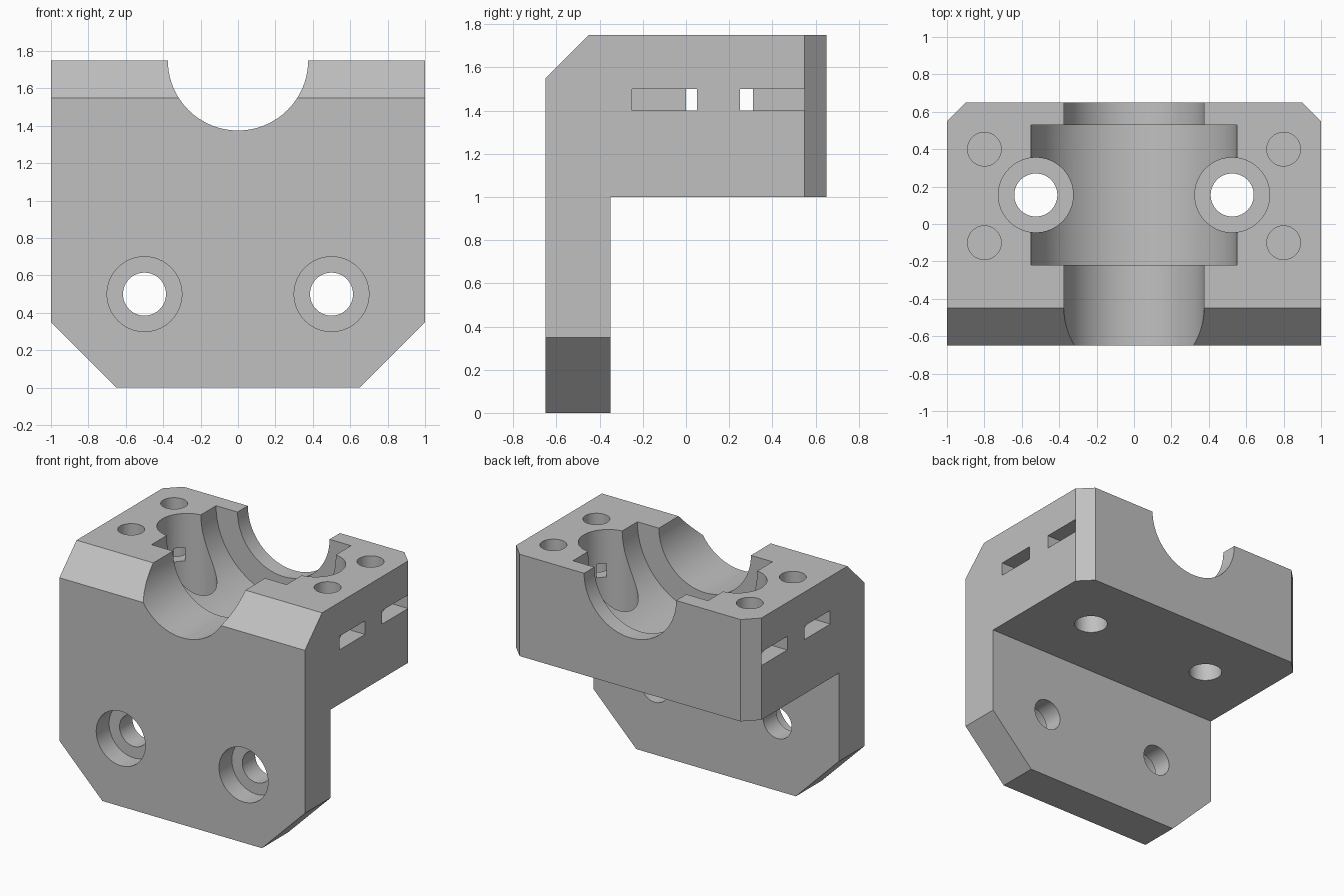
import bpy, bmesh, math
from mathutils import Matrix, Vector

if "Cube" in bpy.data.objects:
    bpy.data.objects.remove(bpy.data.objects["Cube"], do_unlink=True)

grey = bpy.data.materials.new("plain grey")
grey.use_nodes = True
grey.diffuse_color = (0.53, 0.53, 0.53, 1)
grey.node_tree.nodes["Principled BSDF"].inputs["Base Color"].default_value = grey.diffuse_color


def add_object(name, bm):
    bmesh.ops.recalc_face_normals(bm, faces=bm.faces[:])
    mesh = bpy.data.meshes.new(name)
    bm.to_mesh(mesh)
    bm.free()
    mesh.materials.append(grey)
    obj = bpy.data.objects.new(name, mesh)
    bpy.context.collection.objects.link(obj)
    return obj


def trim(bm, point, normal):
    """Cut off everything on the normal side of a plane and close the cut."""
    geom = bm.verts[:] + bm.edges[:] + bm.faces[:]
    cut = bmesh.ops.bisect_plane(bm, geom=geom, plane_co=point, plane_no=normal,
                                 clear_outer=True)["geom_cut"]
    edges = [e for e in cut if isinstance(e, bmesh.types.BMEdge)]
    bmesh.ops.contextual_create(bm, geom=edges)


# Bracket body: side profile (y, z) extruded across the width
profile = [(-.65, 0), (-.35, 0), (-.35, 1), (.65, 1), (.65, 1.75), (-.45, 1.75), (-.65, 1.55)]
bm = bmesh.new()
face = bm.faces.new([bm.verts.new((-1, y, z)) for y, z in profile])
ext = bmesh.ops.extrude_face_region(bm, geom=[face])["geom"]
bmesh.ops.translate(bm, vec=(2, 0, 0), verts=[v for v in ext if isinstance(v, bmesh.types.BMVert)])
bmesh.ops.recalc_face_normals(bm, faces=bm.faces[:])
for s in (-1, 1):
    trim(bm, Vector((s, 0, .35)), Vector((s, 0, -1)))    # lower plate corners
    trim(bm, Vector((s, .55, 0)), Vector((s, 1, 0)))     # rear block corners
body = add_object("bracket_body", bm)


def cylinder(name, start, end, radius, segments=64):
    start, end = Vector(start), Vector(end)
    axis = end - start
    bm = bmesh.new()
    turn = axis.to_track_quat('Z', 'Y').to_matrix().to_4x4()
    bmesh.ops.create_cone(bm, cap_ends=True, segments=segments, radius1=radius, radius2=radius,
                          depth=axis.length, matrix=Matrix.Translation((start + end) / 2) @ turn)
    return add_object(name, bm)


def box(name, low, high):
    low, high = Vector(low), Vector(high)
    bm = bmesh.new()
    bmesh.ops.create_cube(bm, size=1, matrix=Matrix.Translation((low + high) / 2)
                          @ Matrix.Diagonal((*(high - low), 1)))
    return add_object(name, bm)


# Bearing channel: narrow bore with a wide seat
cutters = [cylinder("channel_cutter", (0, -1, 1.75), (0, 1, 1.75), .375, 128),
           cylinder("bearing_seat_cutter", (0, -.22, 1.75), (0, .53, 1.75), .55, 128)]

for s, side in ((-1, "right"), (1, "left")):
    # Counterbored bolt holes through the plate and the block
    cutters += [
        cylinder(side + "_plate_hole_cutter", (s * .5, -1, .5), (s * .5, 0, .5), .115),
        cylinder(side + "_plate_counterbore_cutter", (s * .5, -1, .5), (s * .5, -.5, .5), .2),
        cylinder(side + "_block_hole_cutter", (s * .525, .155, .8), (s * .525, .155, 2), .115),
        cylinder(side + "_block_counterbore_cutter", (s * .525, .155, 1.15), (s * .525, .155, 2), .2)]
    # Cap screw holes with nut slots open to the side
    for y, place in ((-.1, "front"), (.4, "rear")):
        name = side + "_" + place
        cutters += [
            cylinder(name + "_screw_hole_cutter", (s * .8, y, 1.25), (s * .8, y, 2), .09),
            box(name + "_nut_slot_cutter", (min(s * .65, s * 1.2), y - .15, 1.4),
                (max(s * .65, s * 1.2), y + .15, 1.5))]

# Cut everything, then keep only the finished body
bpy.context.view_layer.objects.active = body
for cutter in cutters:
    cutter.hide_render = True
    mod = body.modifiers.new(cutter.name, 'BOOLEAN')
    mod.operation = 'DIFFERENCE'
    mod.solver = 'EXACT'
    mod.object = cutter
    bpy.ops.object.modifier_apply(modifier=mod.name)
for cutter in cutters:
    bpy.data.objects.remove(cutter, do_unlink=True)

for obj in bpy.context.selected_objects:
    obj.select_set(False)
body.select_set(True)
bpy.ops.object.shade_smooth_by_angle(angle=math.radians(30))
